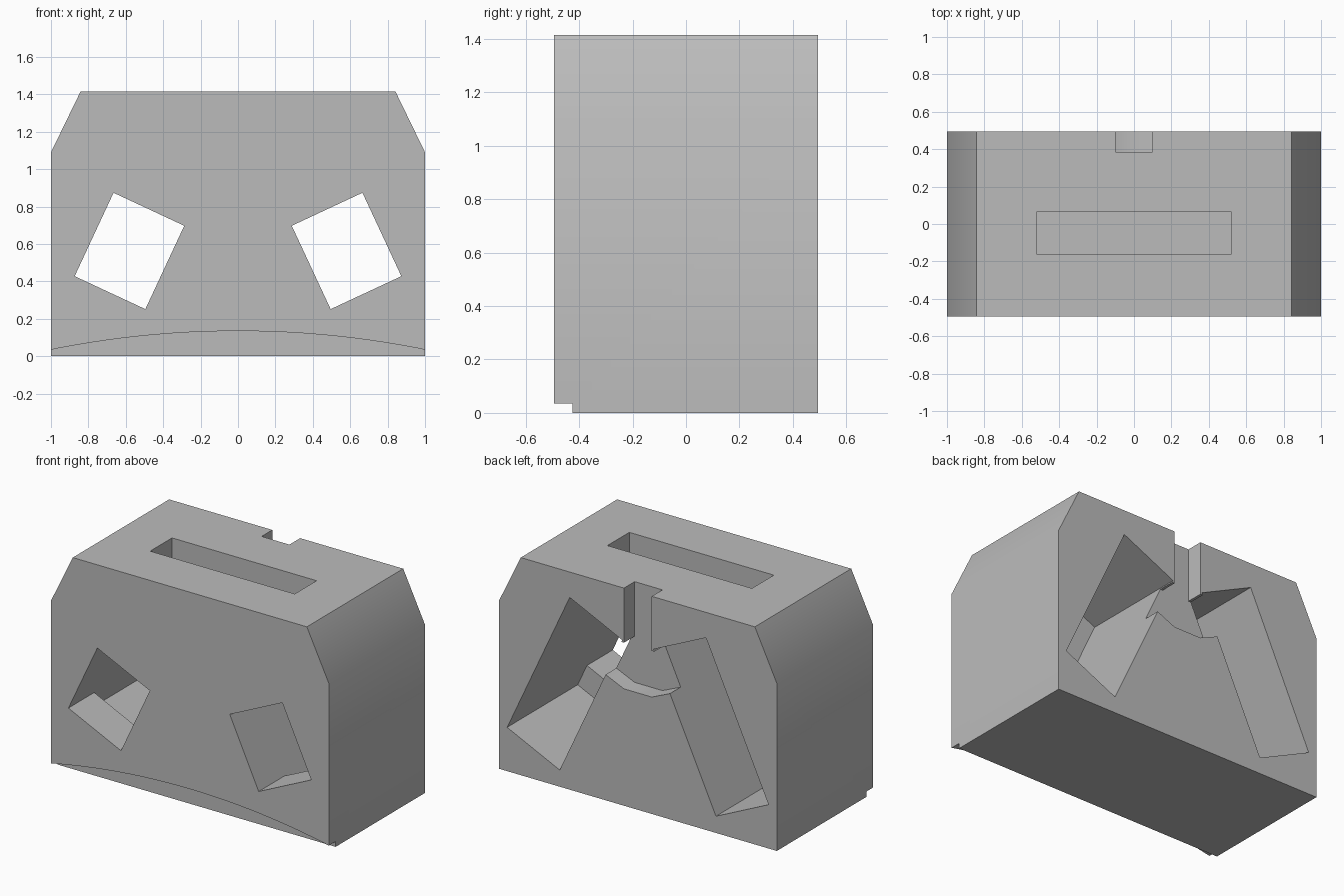
import bpy
import bmesh
import math
from mathutils import Vector

cube = bpy.data.objects.get("Cube")
if cube:
    bpy.data.objects.remove(cube, do_unlink=True)

HALF_Y = 0.495
OVER = 0.1  # overshoot so cutters pass cleanly through faces

grey = bpy.data.materials.new("plain grey")
grey.use_nodes = True
grey.diffuse_color = (0.5, 0.5, 0.5, 1)
grey.node_tree.nodes["Principled BSDF"].inputs["Base Color"].default_value = (0.5, 0.5, 0.5, 1)


def prism(name, profile, y0, y1):
    """Extrude an (x, z) outline from y0 to y1."""
    bm = bmesh.new()
    face = bm.faces.new([bm.verts.new((x, y0, z)) for x, z in profile])
    extruded = bmesh.ops.extrude_face_region(bm, geom=[face])["geom"]
    moved = [v for v in extruded if isinstance(v, bmesh.types.BMVert)]
    bmesh.ops.translate(bm, verts=moved, vec=(0, y1 - y0, 0))
    bmesh.ops.recalc_face_normals(bm, faces=bm.faces)
    mesh = bpy.data.meshes.new(name)
    bm.to_mesh(mesh)
    bm.free()
    mesh.materials.append(grey)
    obj = bpy.data.objects.new(name, mesh)
    bpy.context.collection.objects.link(obj)
    return obj


def mirrored(half):
    """Close a right-hand outline with its mirror image."""
    return half + [(-x, z) for x, z in reversed(half)]


def tilted_box(side, s0, s1):
    """Rectangle in the slanted eye strip, from s0 to s1 along its length."""
    tilt = math.radians(25)
    along = Vector((math.sin(tilt), -math.cos(tilt)))
    across = Vector((-math.cos(tilt), -math.sin(tilt)))
    top = Vector((0.49, 1.25))
    width = 0.417
    pts = [top + along * s0, top + along * s1,
           top + along * s1 + across * width, top + along * s0 + across * width]
    return [(side * p.x, p.y) for p in pts]


# Block with slanted upper sides
body = prism("body", mirrored([(1, 0), (1, 1.09), (0.842, 1.415)]), -HALF_Y, HALF_Y)
cutters = []

# Slanted pockets at the back, each opening into a smaller window at the front
for side, label in ((1, "left"), (-1, "right")):
    cutters.append(prism(label + "_pocket_cutter", tilted_box(side, 0, 1.065),
                         -0.23, HALF_Y + OVER))
    cutters.append(prism(label + "_window_cutter", tilted_box(side, 0.415, 0.907),
                         -HALF_Y - OVER, 0.1))

# Shallow channel from the top edge down between the pockets
channel = [(0.1, 0.76), (0.26, 0.83), (0.13, 1.06), (0.1, 1.06), (0.1, 1.5)]
cutters.append(prism("channel_cutter", mirrored(channel), 0.385, HALF_Y + OVER))

# Long slot in the top
slot = [(0.52, 1.265), (0.52, 1.5)]
cutters.append(prism("slot_cutter", mirrored(slot), -0.16, 0.065))

# Arched recess along the front foot
radius = 5.05
steps = 24
arch = []
for i in range(steps + 1):
    x = 1.05 * (1 - 2 * i / steps)
    arch.append((x, 0.135 - radius + math.sqrt(radius ** 2 - x ** 2)))
arch += [(-1.05, -OVER), (1.05, -OVER)]
cutters.append(prism("arch_cutter", arch, -HALF_Y - OVER, -0.425))

# Cut everything out of the block
bpy.ops.object.select_all(action="DESELECT")
bpy.context.view_layer.objects.active = body
body.select_set(True)
for cutter in cutters:
    cutter.hide_render = True
    mod = body.modifiers.new(cutter.name, "BOOLEAN")
    mod.operation = "DIFFERENCE"
    mod.solver = "EXACT"
    mod.object = cutter
    bpy.ops.object.modifier_apply(modifier=mod.name)
    bpy.data.objects.remove(cutter, do_unlink=True)

bpy.ops.object.shade_smooth_by_angle(angle=math.radians(30))
